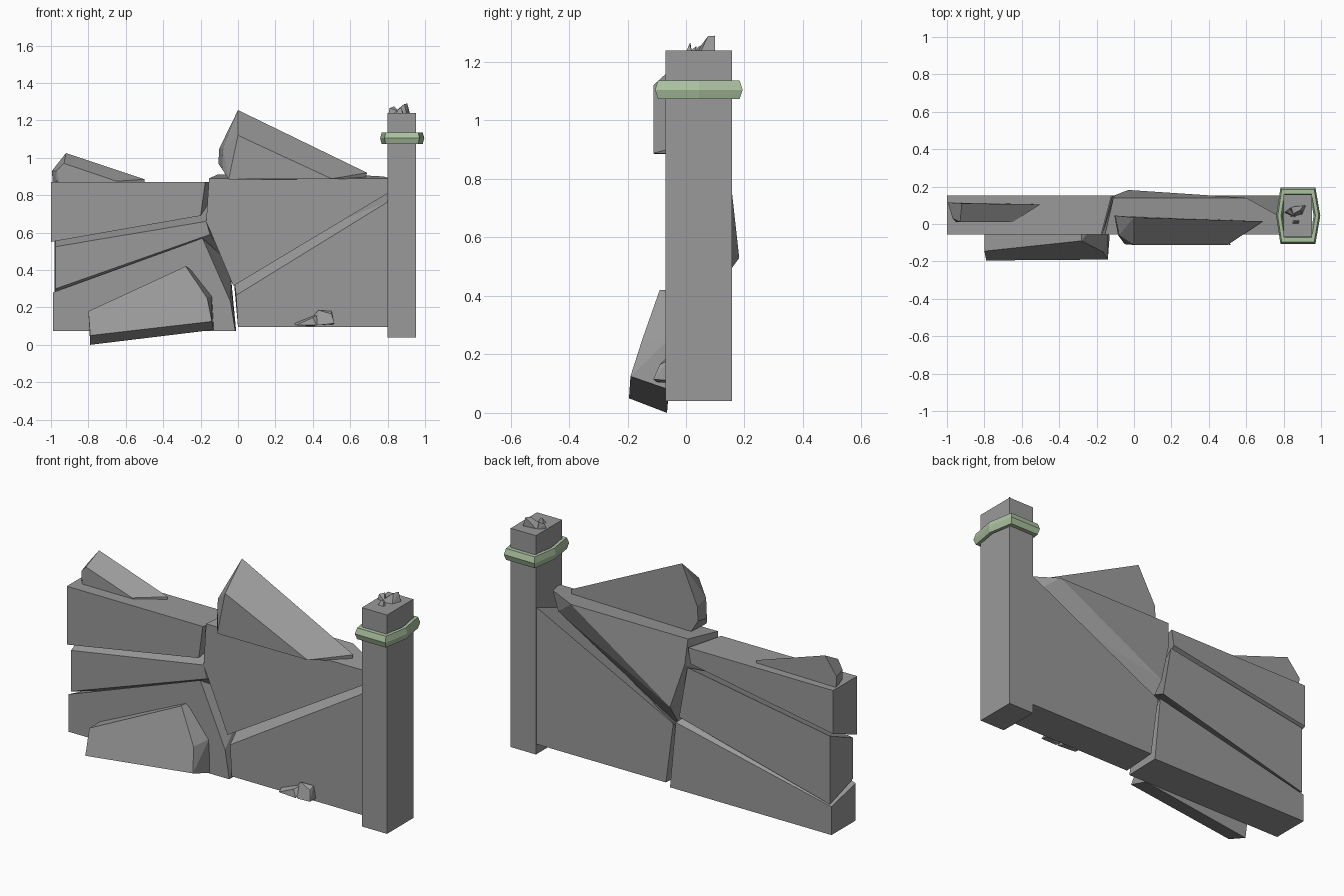
import bpy, bmesh
from math import radians


def material(name, rgb):
    mat = bpy.data.materials.new(name)
    mat.diffuse_color = (*rgb, 1)
    return mat


dark_stone = material("dark_stone", (.32, .32, .32))
pale_green = material("pale_green", (.41, .54, .35))


def finish(name, bm, mat=dark_stone):
    bmesh.ops.recalc_face_normals(bm, faces=bm.faces)
    mesh = bpy.data.meshes.new(name)
    bm.to_mesh(mesh)
    bm.free()
    mesh.materials.append(mat)
    obj = bpy.data.objects.new(name, mesh)
    bpy.context.collection.objects.link(obj)
    return obj


def stone(name, points):
    """Faceted stone: convex hull around a few corner points."""
    bm = bmesh.new()
    for p in points:
        bm.verts.new(p)
    res = bmesh.ops.convex_hull(bm, input=bm.verts[:])
    loose = {v for v in res["geom_interior"] + res["geom_unused"]
             if isinstance(v, bmesh.types.BMVert)}
    bmesh.ops.delete(bm, geom=list(loose), context='VERTS')
    bmesh.ops.dissolve_limit(bm, angle_limit=radians(4), verts=bm.verts[:], edges=bm.edges[:])
    return finish(name, bm)


def slab(name, front, back, yf=-0.055, yb=0.153):
    """Wall slab between a front outline and a back outline, both (x, z)."""
    return stone(name, [(x, yf, z) for x, z in front] + [(x, yb, z) for x, z in back])


# Wall slabs
slab("upper_left_slab",
     [(-1, .55), (-1, .87), (-.175, .87), (-.2, .69)],
     [(-1, .632), (-1, .87), (-.12, .87), (-.135, .785)])
slab("middle_left_slab",
     [(-.975, .30), (-.975, .525), (-.17, .66), (-.15, .59)],
     [(-.98, .24), (-.98, .615), (-.115, .76), (-.065, .475)])
slab("lower_left_slab",
     [(-.99, .075), (-.99, .28), (-.19, .57), (-.04, .23), (-.015, .075)],
     [(-.99, .075), (-.99, .23), (-.045, .44), (-.01, .075)])
slab("lower_right_slab",
     [(0, .095), (-.01, .265), (.81, .77), (.81, .095)],
     [(.015, .095), (-.03, .43), (.81, .85), (.81, .095)])
stone("upper_right_slab",
      [(-.155, -.055, .89), (-.17, -.055, .66), (-.025, -.055, .315),
       (.81, -.055, .815), (.81, -.055, .89),
       (-.02, .07, .375), (.74, .05, .80),
       (-.11, .14, .91), (-.1, .155, .77), (-.03, .182, .53),
       (.58, .14, .89), (.6, .14, .91), (.78, .04, .9)])

# Broken stones on top of the wall and at its foot
stone("top_boulder",
      [(0, .035, 1.255), (.69, .014, .92), (.68, .014, .885), (-.05, .04, .885),
       (-.105, .045, .97), (-.1, .045, 1.05),
       (0, -.112, 1.12), (.5, -.112, .888), (-.05, -.108, .885),
       (-.085, -.06, .94), (-.08, -.06, 1.05)])
stone("top_left_stone",
      [(-.92, .11, 1.025), (-.5, .105, .885), (-.5, .105, .86), (-.99, .115, .86),
       (-.995, .115, .93), (-.93, .01, .97), (-.65, .01, .875), (-.65, .01, .86),
       (-.95, .01, .86), (-.97, .03, .88), (-.97, .03, .93)])
stone("leaning_stone",
      [(-.79, -.195, .05), (-.14, -.19, .125), (-.165, -.15, .25),
       (-.28, -.09, .42), (-.8, -.145, .18),
       (-.79, -.065, 0), (-.13, -.06, .08), (-.14, -.05, .26),
       (-.25, -.05, .40), (-.28, -.05, .42), (-.8, -.05, .18)])
stone("foot_chip_large",
      [(.30, -.05, .115), (.31, -.09, .105), (.42, -.10, .105), (.40, -.05, .10),
       (.43, -.06, .165), (.40, -.09, .145)])
stone("foot_chip_small",
      [(.38, -.05, .13), (.43, -.07, .185), (.50, -.06, .18), (.515, -.112, .115),
       (.43, -.10, .105), (.51, -.05, .11), (.50, -.09, .165)])

# Pillar
pillar_outline = [(.80, .04), (.80, 1.24), (.953, 1.24), (.953, .04)]
slab("pillar", pillar_outline, pillar_outline, -.07, .158)

# Chips on the pillar
stone("pillar_chip_large",
      [(.83, .035, 1.235), (.84, .09, 1.235), (.90, .05, 1.235), (.92, .10, 1.235),
       (.89, .075, 1.288), (.905, .10, 1.29), (.86, .06, 1.265)])
stone("pillar_chip_left",
      [(.805, .06, 1.235), (.84, .09, 1.235), (.865, .035, 1.235),
       (.81, .065, 1.265), (.835, .08, 1.275), (.86, .04, 1.25)])
stone("pillar_chip_small",
      [(.845, .0, 1.235), (.88, .0, 1.235), (.885, .02, 1.235), (.85, .02, 1.235),
       (.86, .015, 1.265), (.875, .012, 1.262)])

# Collar: six-sided band with a six-sided cross-section
outline = [(-.095, -.15), (.092, -.15), (.118, 0), (.092, .15), (-.095, .15), (-.118, 0)]
section = [(1, 0), (.93, .031), (.78, .031), (.7, 0), (.78, -.031), (.93, -.031)]
bm = bmesh.new()
rings = [[bm.verts.new((.878 + x * s, .044 + y * s, 1.105 + dz)) for s, dz in section]
         for x, y in outline]
for i in range(6):
    a, b = rings[i], rings[(i + 1) % 6]
    for j in range(6):
        k = (j + 1) % 6
        bm.faces.new((a[j], b[j], b[k], a[k]))
finish("collar", bm, pale_green)
